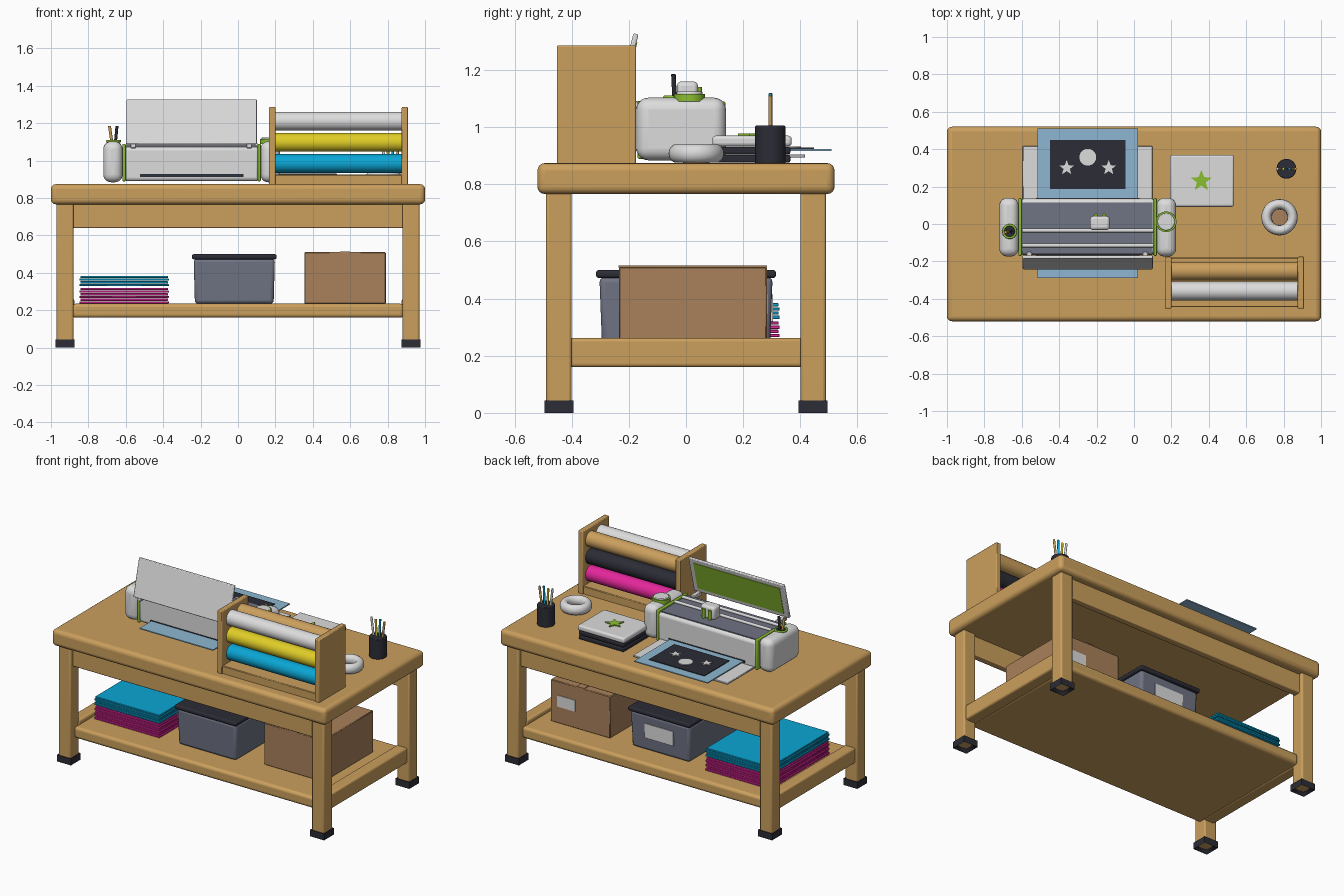
import bpy, bmesh, math
from mathutils import Vector, Matrix

default = bpy.data.objects.get("Cube")
if default:
    bpy.data.objects.remove(default, do_unlink=True)


def material(name, r, g, b):
    m = bpy.data.materials.new(name)
    m.use_nodes = True
    m.diffuse_color = (r, g, b, 1)
    m.node_tree.nodes["Principled BSDF"].inputs["Base Color"].default_value = (r, g, b, 1)
    return m


WOOD = material("warm wood", .60, .35, .11)
DARK = material("charcoal", .025, .025, .037)
WHITE = material("off white", .72, .72, .72)
SLATE = material("slate grey", .16, .175, .23)
GREEN = material("leaf green", .26, .52, .03)
CYAN = material("cyan", .003, .38, .66)
PINK = material("magenta", .78, .02, .33)
YELLOW = material("yellow", .75, .61, .02)
CARD = material("cardboard", .40, .22, .105)
BLUE = material("pale blue", .27, .47, .64)


def finish(name, bm, mat, bevel=0, segments=3):
    bmesh.ops.recalc_face_normals(bm, faces=bm.faces)
    mesh = bpy.data.meshes.new(name)
    bm.to_mesh(mesh)
    bm.free()
    mesh.materials.append(mat)
    ob = bpy.data.objects.new(name, mesh)
    bpy.context.collection.objects.link(ob)
    if bevel:
        mod = ob.modifiers.new("rounded edges", "BEVEL")
        mod.width, mod.segments = bevel, segments
    bpy.ops.object.select_all(action="DESELECT")
    ob.select_set(True)
    bpy.context.view_layer.objects.active = ob
    bpy.ops.object.shade_smooth_by_angle(angle=math.radians(40))
    return ob


def box(name, x, y, z, mat, bevel=0, segments=3, taper=1, matrix=None):
    """Box from (low, high) ranges; taper shrinks the bottom."""
    bm = bmesh.new()
    bmesh.ops.create_cube(bm, size=1)
    for v in bm.verts:
        if v.co.z < 0:
            v.co.x *= taper
            v.co.y *= taper
        v.co = Vector([(r[0] + r[1]) / 2 + c * (r[1] - r[0]) for r, c in zip((x, y, z), v.co)])
    if matrix:
        bm.transform(matrix)
    return finish(name, bm, mat, bevel, segments)


def rod(name, start, end, radius, mat, bevel=0, sides=32):
    a, b = Vector(start), Vector(end)
    bm = bmesh.new()
    bmesh.ops.create_cone(bm, cap_ends=True, segments=sides, radius1=radius,
                          radius2=radius, depth=(b - a).length)
    turn = (b - a).to_track_quat("Z", "Y").to_matrix().to_4x4()
    bm.transform(Matrix.Translation((a + b) / 2) @ turn)
    ob = finish(name, bm, mat)
    if bevel:
        mod = ob.modifiers.new("rounded edges", "BEVEL")
        mod.width, mod.segments, mod.angle_limit = bevel, 2, math.radians(50)
    return ob


def ring(name, centre, major, minor, height, mat):
    """Revolved elliptical section."""
    bm = bmesh.new()
    rows = []
    for i in range(40):
        a = math.tau * i / 40
        row = []
        for j in range(14):
            b = math.tau * j / 14
            r = major + minor * math.cos(b)
            row.append(bm.verts.new(Vector(centre) + Vector(
                (r * math.cos(a), r * math.sin(a), height * math.sin(b)))))
        rows.append(row)
    for i in range(40):
        p, q = rows[i - 1], rows[i]
        for j in range(14):
            bm.faces.new((p[j - 1], p[j], q[j], q[j - 1]))
    return finish(name, bm, mat)


def star(name, x, y, z, radius, mat, thick=.008):
    bm = bmesh.new()
    verts = []
    for i in range(10):
        a = math.pi / 2 + math.pi * i / 5
        r = radius if i % 2 == 0 else radius * .42
        verts.append(bm.verts.new((x + r * math.cos(a), y + r * math.sin(a), z)))
    face = bm.faces.new(verts)
    up = bmesh.ops.extrude_face_region(bm, geom=[face])["geom"]
    bmesh.ops.translate(bm, vec=(0, 0, thick), verts=[g for g in up if isinstance(g, bmesh.types.BMVert)])
    return finish(name, bm, mat)


# Table
box("tabletop", (-1, 1), (-.52, .52), (.766, .874), WOOD, .026, 4)
box("shelf", (-.885, .885), (-.45, .45), (.16, .235), WOOD, .018)
for sx, side in ((-1, "right"), (1, "left")):
    x = sorted((sx * .88, sx * .97))
    box(side + "_shelf_rail", sorted((sx * .875, sx * .955)), (-.41, .41), (.16, .262), WOOD, .012)
    for sy, end in ((-1, "front"), (1, "back")):
        box(f"{end}_{side}_leg", x, sorted((sy * .4, sy * .49)), (.025, .78), WOOD, .01)
        # Foot cap with a hollow underside
        cx, cy = sx * .924, sy * .444
        foot = box(f"{end}_{side}_foot", (cx - .051, cx + .051), (cy - .051, cy + .051), (0, .043), DARK)
        bm = bmesh.new()
        bm.from_mesh(foot.data)
        under = min(bm.faces, key=lambda f: f.calc_center_median().z)
        bmesh.ops.inset_region(bm, faces=[under], thickness=.022)
        bmesh.ops.translate(bm, vec=(0, 0, .02), verts=under.verts)
        foot.data.materials.append(WOOD)
        under.material_index = 1
        bm.to_mesh(foot.data)
        bm.free()
for sy, end in ((-1, "front"), (1, "back")):
    box(end + "_apron", (-.89, .89), sorted((sy * .42, sy * .465)), (.64, .775), WOOD, .006)

# Paper stack on the shelf
for i in range(10):
    z = .236 + i * .0145 + (.006 if i > 5 else 0)
    s = .004 * (i % 2)
    box(f"stacked_sheet_{i + 1}", (-.847 + s, -.37 - s), (-.29 + s, .328 - s),
        (z, z + .0115), PINK if i < 6 else CYAN, .002, 1)

# Storage bin
box("bin_body", (-.237, .197), (-.303, .303), (.235, .475), SLATE, .018, taper=.97)
box("bin_lid", (-.246, .206), (-.315, .315), (.472, .5), DARK, .01)
box("bin_label", (-.12, .09), (.298, .305), (.32, .415), WHITE)

# Cardboard box
box("carton", (.355, .79), (-.235, .283), (.235, .511), CARD, .004, 1)
box("carton_tape", (.545, .6), (-.236, .284), (.508, .515), CARD)
box("carton_label", (.61, .74), (.282, .287), (.345, .42), WHITE)

# Roll rack
for name, x in (("rack_right_side", (.165, .2)), ("rack_left_side", (.875, .91))):
    box(name, x, (-.452, -.175), (.87, 1.286), WOOD, .005, 2)
box("rack_base", (.195, .88), (-.445, -.18), (.87, .925), WOOD, .004, 1)
for side, y, colours in (("front", -.358, (CYAN, YELLOW, WHITE)), ("back", -.252, (PINK, DARK, WOOD))):
    for i, mat in enumerate(colours):
        z = .985 + i * .113
        rod(f"{side}_roll_{i + 1}", (.195, y, z), (.88, y, z), .05, mat)

# Cutting machine
box("machine_body", (-.61, .115), (-.165, .135), (.89, 1.074), WHITE, .02)
box("machine_deck", (-.595, .1), (-.16, .115), (1.072, 1.08), SLATE)
for name, x in (("right", (-.72, -.617)), ("left", (.12, .225))):
    box(name + "_end_cap", x, (-.174, .14), (.884, 1.103), WHITE, .042, 5)
for name, x in (("right", (-.618, -.6)), ("left", (.105, .122))):
    box(name + "_accent_band", x, (-.17, .138), (.889, 1.09), GREEN, .006)
for name, y in (("front", -.115), ("back", -.035)):
    rod(name + "_carriage_rail", (-.6, y, 1.085), (.105, y, 1.085), .01, WHITE, sides=16)
for name, y in (("front", -.166), ("back", .136)):
    box(name + "_feed_slot", (-.525, .03), (y - .003, y + .003), (.912, .928), DARK)
box("carriage", (-.235, -.13), (-.032, .042), (1.075, 1.16), WHITE, .016)
for i, x in enumerate((-.205, -.16)):
    rod(f"carriage_clamp_{i + 1}", (x, .045, 1.08), (x, .045, 1.14), .011, GREEN, sides=16)
rod("dial_ring", (.172, .012, 1.09), (.172, .012, 1.116), .055, GREEN)
rod("dial", (.172, .012, 1.1), (.172, .012, 1.124), .046, WHITE, .004)
ring("tool_well_ring", (-.665, -.04, 1.104), .034, .006, .007, GREEN)
rod("tool_well", (-.665, -.04, 1.09), (-.665, -.04, 1.106), .032, DARK)
for i, (x, lean, mat) in enumerate(((-.675, -.012, WOOD), (-.655, .008, DARK))):
    rod(f"machine_tool_{i + 1}", (x, -.04, 1.1), (x + lean, -.044, 1.185), .008, mat, sides=12)

# Raised machine lid with a coloured lining
tilt = Matrix.Translation((-.2475, -.205, 1.207)) @ Matrix.Rotation(-.245, 4, "X")
box("lid", (-.348, .348), (-.009, .009), (-.123, .123), WHITE, .005, 2, matrix=tilt)
box("lid_lining", (-.315, .315), (.007, .012), (-.095, .095), GREEN, matrix=tilt)
for i, x in enumerate((-.56, .06)):
    box(f"lid_hinge_{i + 1}", (x - .015, x + .015), (-.235, -.15), (1.066, 1.092), WHITE, .004, 1)

# Output tray, cutting mat and artwork
box("output_tray", (-.595, .098), (.12, .417), (.893, .905), WHITE, .003, 1)
box("cutting_mat", (-.515, .021), (-.29, .51), (.917, .924), BLUE)
box("artwork_sheet", (-.448, -.045), (.187, .448), (.923, .929), DARK)
for i, x in enumerate((-.36, -.135)):
    star(f"artwork_star_{i + 1}", x, .3, .928, .042, WHITE, .005)
rod("artwork_dot", (-.247, .357, .927), (-.247, .357, .933), .045, WHITE)

# Small stack with a star on top
for i in range(2):
    z = .876 + i * .029
    box(f"dark_pad_{i + 1}", (.2, .53), (.1, .365), (z, z + .026), DARK, .006, 2)
box("white_pad", (.193, .535), (.092, .37), (.933, .97), WHITE, .012)
star("pad_star", .36, .23, .969, .06, GREEN)

# Tape ring
ring("tape_roll", (.778, .036, .908), .07, .027, .033, WHITE)
rod("tape_core", (.778, .036, .874), (.778, .036, .88), .046, CARD)

# Pen cup
rod("pen_cup", (.815, .295, .872), (.815, .295, 1.005), .053, DARK, .004)
for i, mat in enumerate((WHITE, YELLOW, CYAN, WOOD)):
    d = (i - 1.5) * .02
    rod(f"pen_{i + 1}", (.815 + d, .295, .98), (.815 + d * 1.6, .295, 1.118 - .008 * (i % 2)), .007, mat, sides=12)
